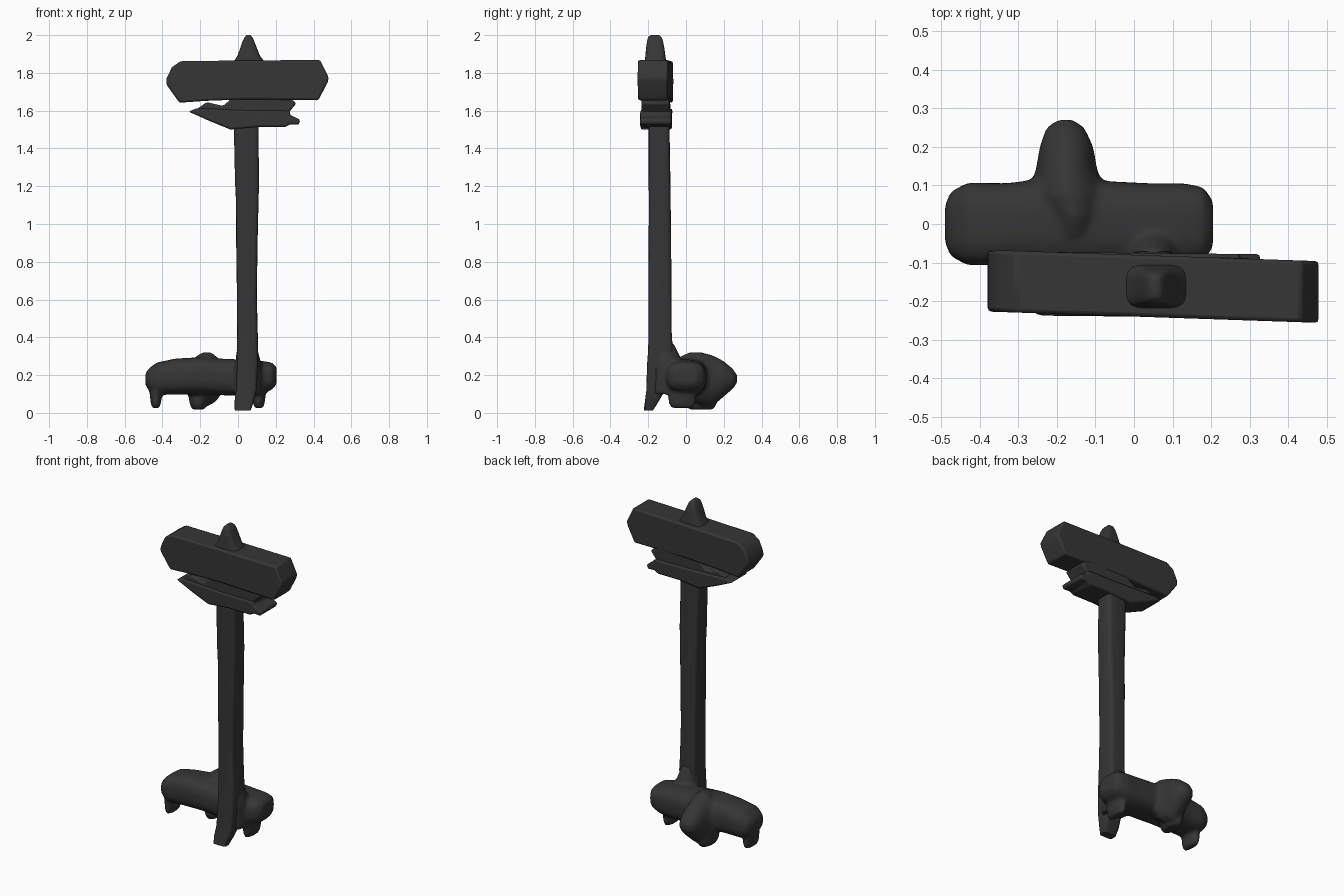
import bpy, bmesh, math
from mathutils import Vector

mat = bpy.data.materials.new("charcoal")
mat.diffuse_color = (0.036, 0.036, 0.036, 1)


def finish(bm, name):
    bmesh.ops.recalc_face_normals(bm, faces=bm.faces)
    me = bpy.data.meshes.new(name)
    bm.to_mesh(me)
    bm.free()
    me.materials.append(mat)
    ob = bpy.data.objects.new(name, me)
    bpy.context.collection.objects.link(ob)
    return ob


def loft(bm, axis, sections, n=24, power=2.0):
    """Superellipse rings (position, centre u, centre v, half u, half v) along an axis."""
    rings = []
    for p, cu, cv, hu, hv in sections:
        ring = []
        for i in range(n):
            t = 2 * math.pi * (i + 0.5) / n
            c, s = math.cos(t), math.sin(t)
            u = cu + hu * math.copysign(abs(c) ** (2 / power), c)
            v = cv + hv * math.copysign(abs(s) ** (2 / power), s)
            co = {"x": (p, u, v), "y": (u, p, v), "z": (u, v, p)}[axis]
            ring.append(bm.verts.new(co))
        rings.append(ring)
    for a, b in zip(rings, rings[1:]):
        for i in range(n):
            bm.faces.new((a[i], a[(i + 1) % n], b[(i + 1) % n], b[i]))
    bm.faces.new(rings[0][::-1])
    bm.faces.new(rings[-1])


def plate(name, outline, y0, y1, slope=0.0, bevel=0.01):
    """Front outline (x, z) extruded in y, optionally skewed along x."""
    bm = bmesh.new()
    f = [bm.verts.new((x, y0 + slope * x, z)) for x, z in outline]
    b = [bm.verts.new((x, y1 + slope * x, z)) for x, z in outline]
    bm.faces.new(f)
    bm.faces.new(b[::-1])
    n = len(f)
    for i in range(n):
        bm.faces.new((f[i], b[i], b[(i + 1) % n], f[(i + 1) % n]))
    ob = finish(bm, name)
    m = ob.modifiers.new("Soft edges", "BEVEL")
    m.width, m.segments = bevel, 2
    return ob


def smooth_by_angle(ob, deg):
    bpy.ops.object.select_all(action="DESELECT")
    ob.select_set(True)
    bpy.context.view_layer.objects.active = ob
    bpy.ops.object.shade_smooth_by_angle(angle=math.radians(deg))


# Square post, slightly crooked, leaning out at the foot
bm = bmesh.new()
loft(bm, "z", [
    (0.012, 0.025, -0.200, 0.042, 0.024), (0.05, 0.030, -0.185, 0.050, 0.034),
    (0.12, 0.044, -0.160, 0.055, 0.050), (0.25, 0.050, -0.145, 0.056, 0.062),
    (0.33, 0.050, -0.135, 0.057, 0.066), (0.42, 0.050, -0.137, 0.055, 0.062),
    (0.62, 0.047, -0.138, 0.053, 0.061), (0.90, 0.047, -0.138, 0.057, 0.060),
    (1.12, 0.049, -0.139, 0.060, 0.058), (1.22, 0.048, -0.140, 0.064, 0.058),
    (1.45, 0.044, -0.142, 0.065, 0.056), (1.68, 0.045, -0.145, 0.066, 0.055)],
    n=16, power=6)
smooth_by_angle(finish(bm, "post"), 35)

# Main board with pointed ends
board = plate("main_board", [
    (-0.38, 1.74), (-0.378, 1.77), (-0.35, 1.83), (-0.305, 1.862), (0.05, 1.866),
    (0.435, 1.868), (0.48, 1.775), (0.475, 1.75), (0.425, 1.655), (0.05, 1.66),
    (-0.17, 1.652), (-0.31, 1.642)], -0.240, -0.080, -0.034)
smooth_by_angle(board, 30)

# Lower arrow board with notched tail
arrow = plate("arrow_board", [
    (-0.262, 1.595), (-0.22, 1.612), (-0.16, 1.610), (0.05, 1.602), (0.275, 1.60),
    (0.275, 1.578), (0.33, 1.552), (0.322, 1.525), (0.275, 1.528), (0.25, 1.513),
    (0.10, 1.513), (-0.04, 1.50), (-0.15, 1.545)], -0.240, -0.075, -0.01)
smooth_by_angle(arrow, 30)

# Splintered strip between the boards
strip = plate("board_strip", [
    (-0.22, 1.608), (-0.165, 1.645), (-0.08, 1.625), (-0.02, 1.675), (0.24, 1.675),
    (0.29, 1.655), (0.31, 1.64), (0.285, 1.61), (0.27, 1.59), (0.0, 1.59)],
    -0.232, -0.085, -0.01)
smooth_by_angle(strip, 30)

# Peaked cap above the board
bm = bmesh.new()
loft(bm, "z", [
    (1.84, 0.058, -0.162, 0.092, 0.060), (1.868, 0.058, -0.162, 0.076, 0.056),
    (1.89, 0.057, -0.162, 0.060, 0.053), (1.93, 0.056, -0.163, 0.045, 0.049),
    (1.97, 0.055, -0.164, 0.030, 0.042), (1.99, 0.055, -0.165, 0.020, 0.035),
    (2.0, 0.055, -0.165, 0.010, 0.022)], n=24, power=4)
smooth_by_angle(finish(bm, "post_cap"), 50)

# Lumpy base: body, rear lobe, short feet, all fused and smoothed
bm = bmesh.new()
loft(bm, "x", [
    (-0.49, 0.00, 0.178, 0.050, 0.030), (-0.475, 0.00, 0.178, 0.085, 0.055),
    (-0.43, 0.00, 0.182, 0.108, 0.085), (-0.33, 0.00, 0.192, 0.106, 0.096),
    (-0.20, 0.005, 0.197, 0.118, 0.098), (-0.08, 0.00, 0.190, 0.112, 0.097),
    (0.04, 0.00, 0.185, 0.106, 0.097), (0.13, 0.00, 0.188, 0.106, 0.087),
    (0.18, 0.00, 0.195, 0.096, 0.072), (0.205, 0.00, 0.197, 0.060, 0.045)], power=2.8)
loft(bm, "y", [
    (-0.03, -0.16, 0.22, 0.050, 0.080), (0.02, -0.155, 0.20, 0.066, 0.122),
    (0.08, -0.17, 0.18, 0.100, 0.142), (0.14, -0.175, 0.17, 0.080, 0.136),
    (0.20, -0.175, 0.18, 0.070, 0.095), (0.25, -0.178, 0.18, 0.050, 0.052),
    (0.27, -0.178, 0.18, 0.022, 0.022)])
for x, y, hx, hy, z0 in [(-0.435, -0.02, 0.028, 0.07, 0.025), (-0.21, 0.08, 0.046, 0.085, 0.018),
                         (0.11, -0.02, 0.032, 0.075, 0.025)]:
    loft(bm, "z", [(z0, x, y, hx * 0.7, hy * 0.8), (z0 + 0.03, x, y, hx, hy),
                   (0.12, x, y, hx * 1.25, hy), (0.17, x, y, hx * 1.3, hy)])
# Root flare joining the post to the body
loft(bm, "z", [(0.10, 0.055, -0.10, 0.07, 0.08), (0.26, 0.055, -0.10, 0.07, 0.085),
               (0.31, 0.05, -0.11, 0.060, 0.075), (0.37, 0.05, -0.12, 0.050, 0.055)])
base = finish(bm, "base")
m = base.modifiers.new("Fuse", "REMESH")
m.mode, m.voxel_size, m.use_smooth_shade = "VOXEL", 0.01, True
m = base.modifiers.new("Soften", "SMOOTH")
m.factor, m.iterations = 0.5, 8
